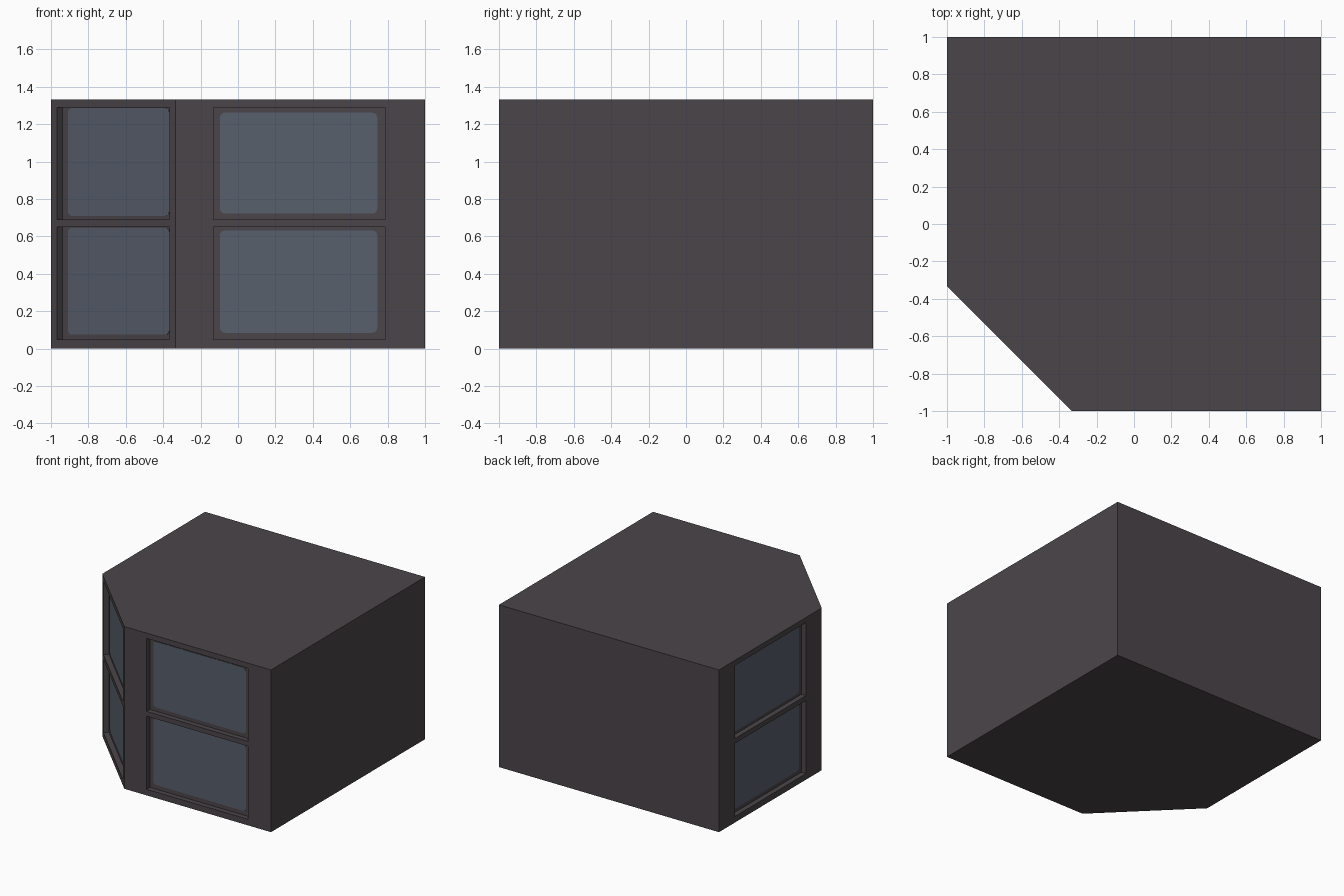
import bpy, bmesh, math
from mathutils import Vector

if "Cube" in bpy.data.objects:
    bpy.data.objects.remove(bpy.data.objects["Cube"])

H, DEPTH = 1.333, 0.042
C = 1 / 3
ROWS = [(0.05, 0.65), (0.69, 1.29)]          # window recess heights
UP = Vector((0, 0, 1))


def material(name, rgb):
    m = bpy.data.materials.new(name)
    m.diffuse_color = (*rgb, 1)
    m.use_nodes = True
    m.node_tree.nodes["Principled BSDF"].inputs["Base Color"].default_value = m.diffuse_color
    return m


wall_mat = material("dark wall", (0.070, 0.060, 0.067))
glass_mat = material("blue grey glass", (0.098, 0.116, 0.150))


def add_object(name, bm, mat):
    me = bpy.data.meshes.new(name)
    bm.to_mesh(me)
    bm.free()
    me.materials.append(mat)
    ob = bpy.data.objects.new(name, me)
    bpy.context.collection.objects.link(ob)
    return ob


def quad(bm, pts):
    bm.faces.new([bm.verts.new(p) for p in pts])


def frame(a, b):
    """Origin, along-wall direction, outward normal and length of a wall."""
    a, b = Vector((*a, 0)), Vector((*b, 0))
    d = (b - a).normalized()
    return a, d, d.cross(UP), (b - a).length


def wall(bm, a, b, span):
    """Wall as a grid; window cells are pushed in and given reveals."""
    o, d, n, length = frame(a, b)
    us = [0, *span, length] if span else [0, length]
    zs = [0, *ROWS[0], *ROWS[1], H] if span else [0, H]
    for i in range(len(us) - 1):
        for j in range(len(zs) - 1):
            uv = [(us[i], zs[j]), (us[i + 1], zs[j]),
                  (us[i + 1], zs[j + 1]), (us[i], zs[j + 1])]
            outer = [o + d * u + UP * z for u, z in uv]
            if span and i == 1 and j in (1, 3):
                inner = [p - n * DEPTH for p in outer]
                quad(bm, inner)
                for k in range(4):
                    m = (k + 1) % 4
                    quad(bm, [outer[k], outer[m], inner[m], inner[k]])
            else:
                quad(bm, outer)


def glass(name, a, b, u0, u1, z0, z1, r=0.028):
    """Thin rounded pane lying on the recess floor."""
    o, d, n, _ = frame(a, b)
    bm = bmesh.new()
    vs = []
    corners = [(u1 - r, z1 - r), (u0 + r, z1 - r), (u0 + r, z0 + r), (u1 - r, z0 + r)]
    for q, (cu, cz) in enumerate(corners):
        for s in range(5):
            t = math.pi / 2 * (q + s / 4)
            u, z = cu + r * math.cos(t), cz + r * math.sin(t)
            vs.append(bm.verts.new(o + d * u + UP * z - n * (DEPTH - 0.002)))
    face = bm.faces.new(vs)
    ext = bmesh.ops.extrude_face_region(bm, geom=[face])
    new = [v for v in ext["geom"] if isinstance(v, bmesh.types.BMVert)]
    bmesh.ops.translate(bm, verts=new, vec=-n * 0.002)
    bmesh.ops.recalc_face_normals(bm, faces=bm.faces)
    add_object(name, bm, glass_mat)


# Block with one cut corner
plan = [(-1, -C), (-C, -1), (1, -1), (1, 1), (-1, 1)]
# wall index: (name, recess span, side margins, glass heights)
windows = {
    0: ("corner", (0.047, 0.896), (0.04, 0.04), [(0.075, 0.646), (0.71, 1.286)]),
    1: ("front", (0.203, 1.123), (0.033, 0.045), [(0.085, 0.632), (0.722, 1.262)]),
    4: ("left", (0.21, 1.13), (0.035, 0.035), [(0.08, 0.64), (0.715, 1.275)]),
}
body = bmesh.new()
for i, a in enumerate(plan):
    b = plan[(i + 1) % 5]
    win = windows.get(i)
    wall(body, a, b, win[1] if win else None)
    if win:
        name, (u0, u1), (m0, m1), heights = win
        for level, (z0, z1) in zip(("lower", "upper"), heights):
            glass(f"{name}_{level}_glass", a, b, u0 + m0, u1 - m1, z0, z1)
# Roof and floor
quad(body, [(x, y, H) for x, y in plan])
quad(body, [(x, y, 0) for x, y in reversed(plan)])
bmesh.ops.remove_doubles(body, verts=body.verts, dist=1e-5)
add_object("building_block", body, wall_mat)
